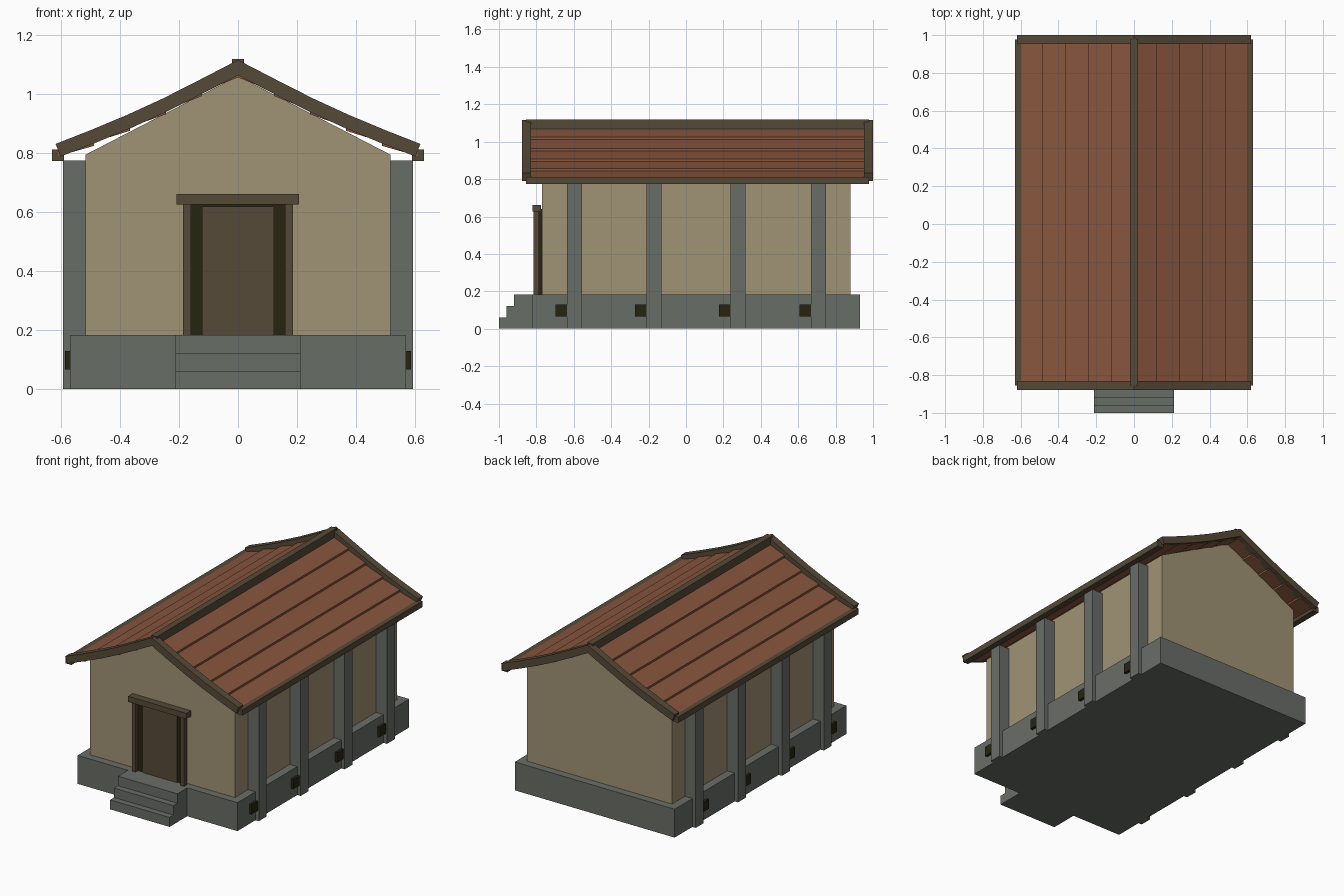
import bpy, bmesh
from mathutils import Vector

if "Cube" in bpy.data.objects:
    bpy.data.objects.remove(bpy.data.objects["Cube"])


def material(name, r, g, b):
    lin = lambda c: ((c / 255 + 0.055) / 1.055) ** 2.4 if c > 10 else c / 255 / 12.92
    m = bpy.data.materials.new(name)
    m.diffuse_color = (lin(r), lin(g), lin(b), 1)
    m.use_nodes = True
    m.node_tree.nodes["Principled BSDF"].inputs["Base Color"].default_value = m.diffuse_color
    return m


STONE = material("grey stone", 105, 109, 103)
PLASTER = material("tan plaster", 160, 147, 117)
ROOF = material("red brown roof", 136, 86, 62)
WOOD = material("dark wood", 86, 74, 56)
DARK = material("dark opening", 38, 37, 16)


def prism(name, outline, y0, y1, mat, mirror=False):
    """Extrude an outline of (x, z) points from y0 to y1."""
    bm = bmesh.new()
    face = bm.faces.new([bm.verts.new((x, y0, z)) for x, z in outline])
    new = bmesh.ops.extrude_face_region(bm, geom=[face])["geom"]
    bmesh.ops.translate(bm, vec=(0, y1 - y0, 0),
                        verts=[v for v in new if isinstance(v, bmesh.types.BMVert)])
    bmesh.ops.recalc_face_normals(bm, faces=bm.faces)
    me = bpy.data.meshes.new(name)
    bm.to_mesh(me)
    bm.free()
    me.materials.append(mat)
    ob = bpy.data.objects.new(name, me)
    bpy.context.collection.objects.link(ob)
    if mirror:
        mod = ob.modifiers.new("mirror", 'MIRROR')
        mod.use_mirror_merge = False
    return ob


def box(name, x0, x1, y0, y1, z0, z1, mat, mirror=False):
    return prism(name, [(x0, z0), (x1, z0), (x1, z1), (x0, z1)], y0, y1, mat, mirror)


# Stone base and entrance steps
BASE = 0.183
box("foundation", -0.57, 0.57, -0.82, 0.93, 0, BASE, STONE)
for i, front in enumerate((-1.0, -0.96, -0.92)):
    box(f"step_{i + 1}", -0.212, 0.212, front, -0.82, i * BASE / 3, (i + 1) * BASE / 3, STONE)

# Walls and gable
box("walls", -0.517, 0.517, -0.77, 0.88, BASE, 0.788, PLASTER)
prism("gable", [(-0.517, 0.788), (0.517, 0.788), (0.517, 0.795), (0, 1.062), (-0.517, 0.795)],
      -0.77, 0.88, PLASTER)

# Side pilasters, each with a vent beside it
for i, y in enumerate((-0.596, -0.17, 0.279, 0.709)):
    box(f"pilasters_{i + 1}", 0.51, 0.594, y - 0.04, y + 0.04, 0, 0.775, STONE, True)
    box(f"vents_{i + 1}", 0.56, 0.587, y - 0.103, y - 0.04, 0.066, 0.129, DARK, True)

# Doorway
box("door_recess", -0.165, 0.165, -0.79, -0.768, BASE, 0.64, DARK)
box("door", -0.122, 0.122, -0.796, -0.785, BASE, 0.619, WOOD)
box("door_posts", 0.16, 0.186, -0.815, -0.785, BASE, 0.63, WOOD, True)
box("door_lintel", -0.209, 0.207, -0.822, -0.775, 0.626, 0.662, WOOD)

# Sagging roof curve, ridge to eave
curve = [Vector(p) for p in ((0, 1.09), (0.122, 1.027), (0.244, 0.965),
                             (0.366, 0.909), (0.488, 0.858), (0.61, 0.81))]

# Overlapping roof planks: the lower end of each sits on the next
for i in range(5):
    a, b = curve[i], curve[i + 1]
    top, low = -0.014, -0.001
    prism(f"roof_planks_{i + 1}",
          [(a.x, a.y + top), (b.x, b.y + low), (b.x, b.y + low - 0.019), (a.x, a.y + top - 0.019)],
          -0.855, 0.977, ROOF, True)

# Barge boards that follow the curve over both gables
path = [Vector((-p.x, p.y)) for p in curve[:0:-1]] + curve
upper, lower = [], []
for i, p in enumerate(path):
    d = (path[min(i + 1, len(path) - 1)] - path[max(i - 1, 0)]).normalized()
    n = Vector((-d.y, d.x)) * (0.026 if p.x == 0 else 0.023)
    upper.append(p + n)
    lower.append(p - n)
outline = [tuple(p) for p in upper + lower[::-1]]
prism("front_barge_board", outline, -0.878, -0.83, WOOD)
prism("back_barge_board", outline, 0.953, 1.0, WOOD)

# Ridge and eave beams
box("ridge_beam", -0.02, 0.02, -0.855, 0.978, 1.068, 1.119, WOOD)
box("eave_beams", 0.59, 0.631, -0.855, 0.978, 0.774, 0.812, WOOD, True)
